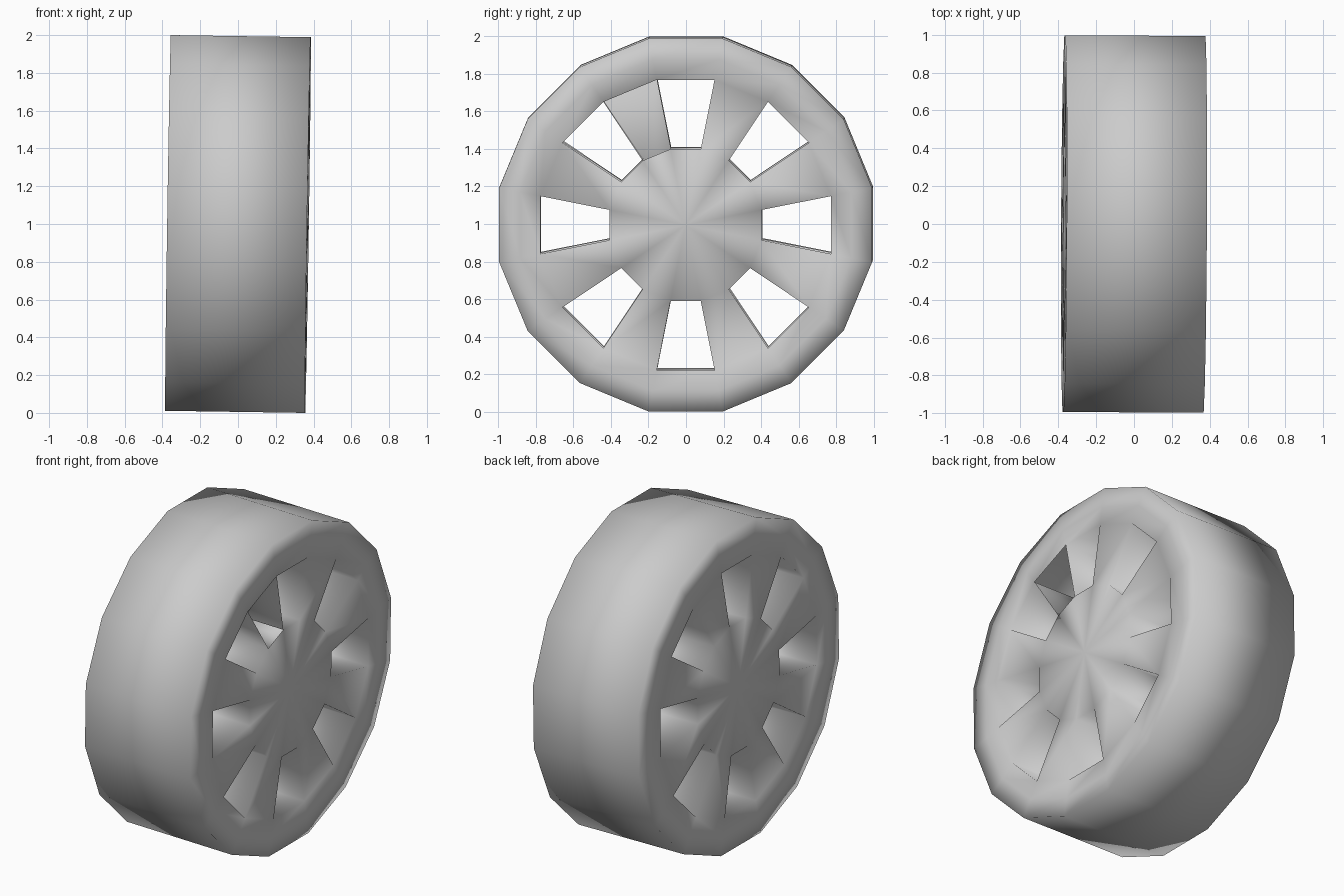
import bpy, bmesh
from math import cos, sin, radians

if "Cube" in bpy.data.objects:
    bpy.data.objects.remove(bpy.data.objects["Cube"])

SIDES = 16
HALF_WIDTH = 0.37
RADII = [1.014, 0.90, 0.79, 0.413]      # tread edge, rim ridge, window outer, hub
OPEN_SPOKE = 5                          # spoke left open on the +x side

bm = bmesh.new()


def make_ring(x, r):
    angles = [radians(22.5 * k - 11.25) for k in range(SIDES)]
    return [bm.verts.new((x, r * cos(a), r * sin(a))) for a in angles]


def quad(a, b, k):
    n = (k + 1) % SIDES
    return bm.faces.new((a[k], a[n], b[n], b[k]))


# Two wheel faces: rim rings, spokes in odd sectors, hub fan
sides = {}
for s in (1, -1):
    rings = [make_ring(s * HALF_WIDTH, r) for r in RADII]
    centre = bm.verts.new((s * HALF_WIDTH, 0, 0))
    sides[s] = rings
    for k in range(SIDES):
        faces = [quad(rings[0], rings[1], k), quad(rings[1], rings[2], k)]
        if k % 2 and not (s == 1 and k == OPEN_SPOKE):
            faces.append(quad(rings[2], rings[3], k))
        faces.append(bm.faces.new((rings[3][k], rings[3][(k + 1) % SIDES], centre)))
        for f in faces:
            f.normal_update()
            if f.normal.x * s < 0:
                f.normal_flip()

# Tread around the outside and tunnel walls through each window
front, back = sides[1], sides[-1]
for k in range(SIDES):
    n = (k + 1) % SIDES
    bm.faces.new((front[0][k], back[0][k], back[0][n], front[0][n]))
    if k % 2 == 0:
        loop = [(2, k), (2, n), (3, n), (3, k)]
        for (r1, i), (r2, j) in zip(loop, loop[1:] + loop[:1]):
            bm.faces.new((front[r1][i], front[r2][j], back[r2][j], back[r1][i]))

bmesh.ops.recalc_face_normals(bm, faces=bm.faces)
for f in bm.faces:
    f.smooth = True

mesh = bpy.data.meshes.new("wheel")
bm.to_mesh(mesh)
bm.free()

# Stand the wheel up with its slight lean
wheel = bpy.data.objects.new("wheel", mesh)
wheel.location = (0, 0, 1.0)
wheel.rotation_euler = (0, 0.015, -0.005)
bpy.context.collection.objects.link(wheel)
